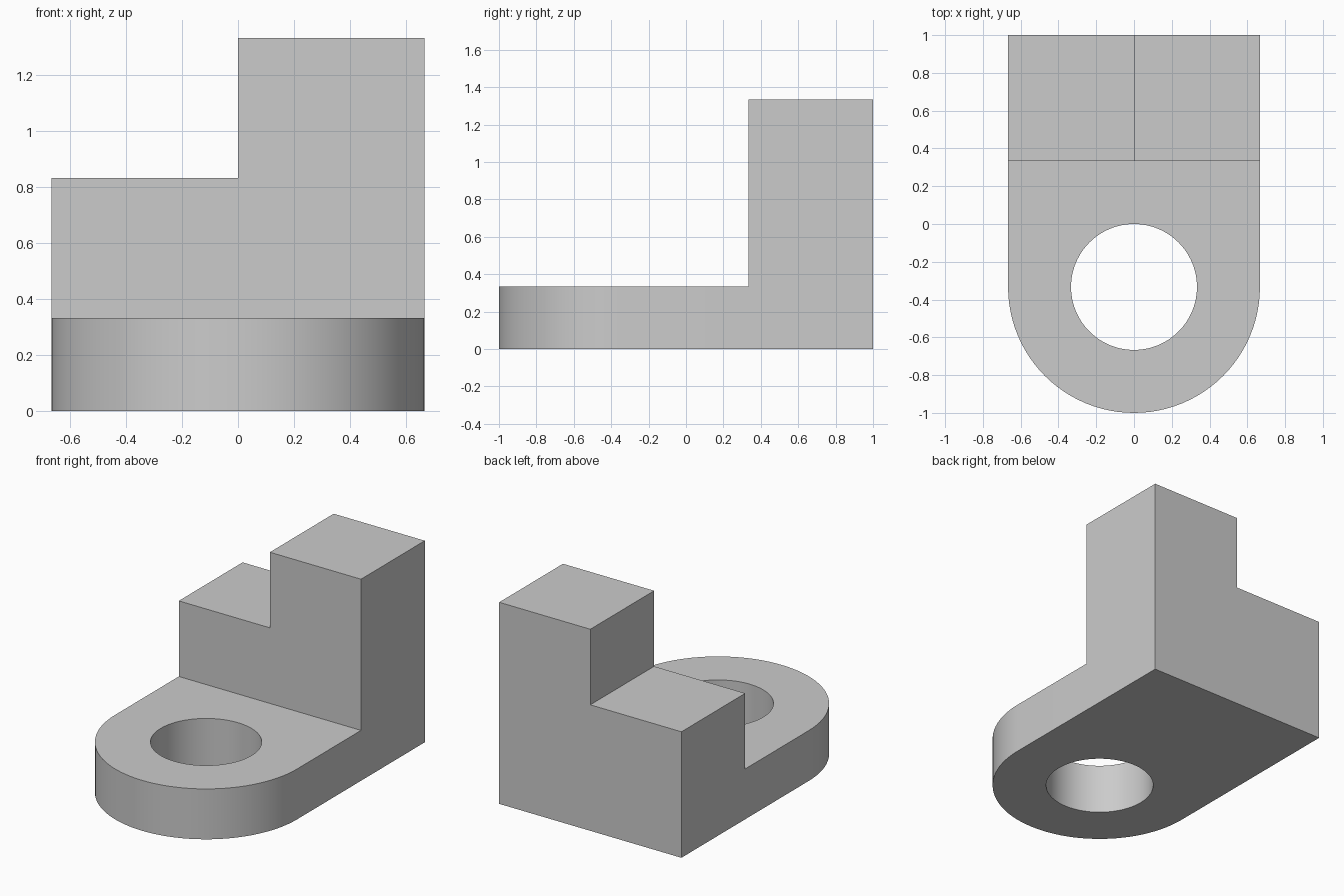
import bpy
import bmesh
from math import cos, sin, pi, radians
from mathutils import Vector

default = bpy.data.objects.get("Cube")
if default:
    bpy.data.objects.remove(default, do_unlink=True)

U = 1 / 3            # base unit: plate thickness and hole radius
SEGMENTS = 96

grey = bpy.data.materials.new("light_grey")
grey.use_nodes = True
colour = (0.6, 0.6, 0.6, 1)
grey.diffuse_color = colour
grey.node_tree.nodes["Principled BSDF"].inputs["Base Color"].default_value = colour


def prism(name, profile, direction):
    """Extrude a closed planar profile along a direction."""
    bm = bmesh.new()
    face = bm.faces.new([bm.verts.new(p) for p in profile])
    grown = bmesh.ops.extrude_face_region(bm, geom=[face], use_keep_orig=True)
    moved = [e for e in grown["geom"] if isinstance(e, bmesh.types.BMVert)]
    bmesh.ops.translate(bm, verts=moved, vec=Vector(direction))
    bmesh.ops.recalc_face_normals(bm, faces=bm.faces)
    mesh = bpy.data.meshes.new(name)
    bm.to_mesh(mesh)
    bm.free()
    mesh.materials.append(grey)
    obj = bpy.data.objects.new(name, mesh)
    bpy.context.collection.objects.link(obj)
    return obj


def arc(radius, start, end, steps, z):
    """Points of an arc about the hole centre."""
    angles = [start + (end - start) * i / steps for i in range(steps + 1)]
    return [(radius * cos(a), radius * sin(a) - U, z) for a in angles]


# Base plate with a rounded front end
outline = arc(2 * U, pi, 2 * pi, SEGMENTS // 2, 0) + [(2 * U, U, 0), (-2 * U, U, 0)]
bracket = prism("bracket", outline, (0, 0, U))

# Stepped riser across the back, high on the left
steps = [(-2, 0), (2, 0), (2, 4), (0, 4), (0, 2.5), (-2, 2.5)]
riser = prism("riser", [(x * U, U, z * U) for x, z in steps], (0, 2 * U, 0))

# Cutter for the through hole
hole = prism("hole_cutter", arc(U, 0, 2 * pi, SEGMENTS, -U)[:-1], (0, 0, 3 * U))

# Join the riser and drill the hole
bpy.ops.object.select_all(action="DESELECT")
bpy.context.view_layer.objects.active = bracket
bracket.select_set(True)
for tool, operation in ((hole, "DIFFERENCE"), (riser, "UNION")):
    tool.hide_render = True
    mod = bracket.modifiers.new(tool.name, "BOOLEAN")
    mod.operation = operation
    mod.solver = "EXACT"
    mod.object = tool
    bpy.ops.object.modifier_apply(modifier=mod.name)
    bpy.data.objects.remove(tool, do_unlink=True)

# Smooth curved walls, crisp edges
bpy.ops.object.shade_smooth_by_angle(angle=radians(30))
